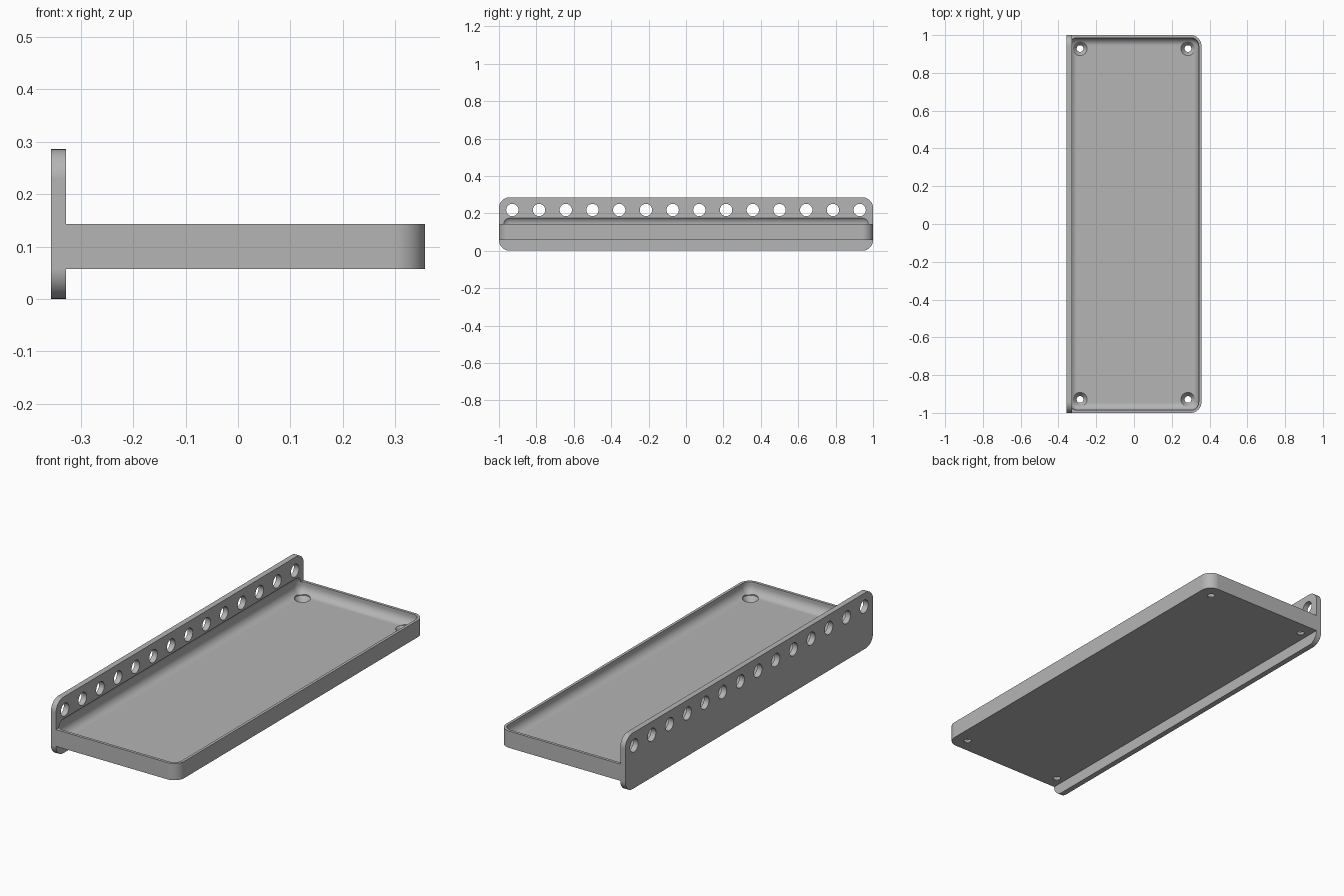
import bpy, bmesh, math
from mathutils import Matrix, Vector

if "Cube" in bpy.data.objects:
    bpy.data.objects.remove(bpy.data.objects["Cube"], do_unlink=True)

MM = 2 / 140            # design unit: the shelf is 140 units long
PLATE_X = (-25, -23)    # thickness of the upright plate
TRAY_Z = (4, 10)        # bottom and rim of the tray

grey = bpy.data.materials.new("grey plastic")
grey.use_nodes = True
COLOR = (0.46, 0.46, 0.46, 1)
grey.diffuse_color = COLOR
grey.node_tree.nodes["Principled BSDF"].inputs["Base Color"].default_value = COLOR


def make_object(name, bm):
    bmesh.ops.scale(bm, vec=(MM, MM, MM), verts=bm.verts)
    bmesh.ops.recalc_face_normals(bm, faces=bm.faces)
    mesh = bpy.data.meshes.new(name)
    bm.to_mesh(mesh)
    bm.free()
    mesh.materials.append(grey)
    obj = bpy.data.objects.new(name, mesh)
    bpy.context.collection.objects.link(obj)
    return obj


def box(name, low, high, radius, rounds):
    """Box whose edges picked by rounds(edge direction, edge middle) are rounded."""
    low, high = Vector(low), Vector(high)
    bm = bmesh.new()
    bmesh.ops.create_cube(bm, size=1)
    for v in bm.verts:
        v.co = Vector((v.co[i] + 0.5) * (high[i] - low[i]) + low[i] for i in range(3))
    edges = [e for e in bm.edges
             if rounds((e.verts[1].co - e.verts[0].co).normalized(),
                       (e.verts[0].co + e.verts[1].co) / 2)]
    bmesh.ops.bevel(bm, geom=edges, offset=radius, segments=10, profile=0.5,
                    affect='EDGES', clamp_overlap=False)
    return make_object(name, bm)


def lathe(name, profile, centres, turn=Matrix()):
    """Round cutters with the given (radius, height) profile at each centre."""
    bm = bmesh.new()
    steps = 32
    for centre in centres:
        place = Matrix.Translation(centre) @ turn
        rings = [[bm.verts.new(place @ Vector((r * math.cos(math.tau * i / steps),
                                               r * math.sin(math.tau * i / steps), h)))
                  for i in range(steps)] for r, h in profile]
        for a, b in zip(rings, rings[1:]):
            for i in range(steps):
                j = (i + 1) % steps
                bm.faces.new((a[i], a[j], b[j], b[i]))
        bm.faces.new(rings[0][::-1])
        bm.faces.new(rings[-1])
    return make_object(name, bm)


def cut(obj, cutter):
    mod = obj.modifiers.new("cut", 'BOOLEAN')
    mod.operation = 'DIFFERENCE'
    mod.solver = 'EXACT'
    mod.object = cutter
    bpy.context.view_layer.objects.active = obj
    bpy.ops.object.modifier_apply(modifier=mod.name)


# Tray body: only the two free corners are rounded
tray = box("tray", (PLATE_X[1], -70, TRAY_Z[0]), (25, 70, TRAY_Z[1]), 4,
           lambda d, m: abs(d.z) > 0.9 and m.x > 0)

# Upright mounting plate with four rounded corners
plate = box("mounting_plate", (PLATE_X[0], -70, 0), (PLATE_X[1], 70, 20), 4,
            lambda d, m: abs(d.x) > 0.9)

# Soft-edged hollow, which also bites slightly into the plate
hollow = box("hollow_cutter", (-24, -69, 6), (24, 69, 13), 3, lambda d, m: True)

# Countersunk screw holes in the tray floor
screws = lathe("screw_cutter", [(1.25, 3), (1.25, 4.2), (2.6, 6), (2.6, 9)],
               [(x, y, 0) for x in (-20, 20) for y in (-65, 65)])

# Row of round holes along the plate
row = lathe("row_cutter", [(2.3, -3), (2.3, 3)],
            [(-24, -65 + 10 * i, 15.25) for i in range(14)],
            Matrix.Rotation(math.pi / 2, 4, 'Y'))

cut(tray, hollow)
cut(tray, screws)
cut(plate, hollow)
cut(plate, row)
for helper in (hollow, screws, row):
    bpy.data.objects.remove(helper, do_unlink=True)

# Smooth rounded parts, crisp edges
for obj in (tray, plate):
    bpy.ops.object.select_all(action='DESELECT')
    obj.select_set(True)
    bpy.context.view_layer.objects.active = obj
    bpy.ops.object.shade_smooth_by_angle(angle=math.radians(30))
    weighted = obj.modifiers.new("even_shading", 'WEIGHTED_NORMAL')
    weighted.keep_sharp = True
